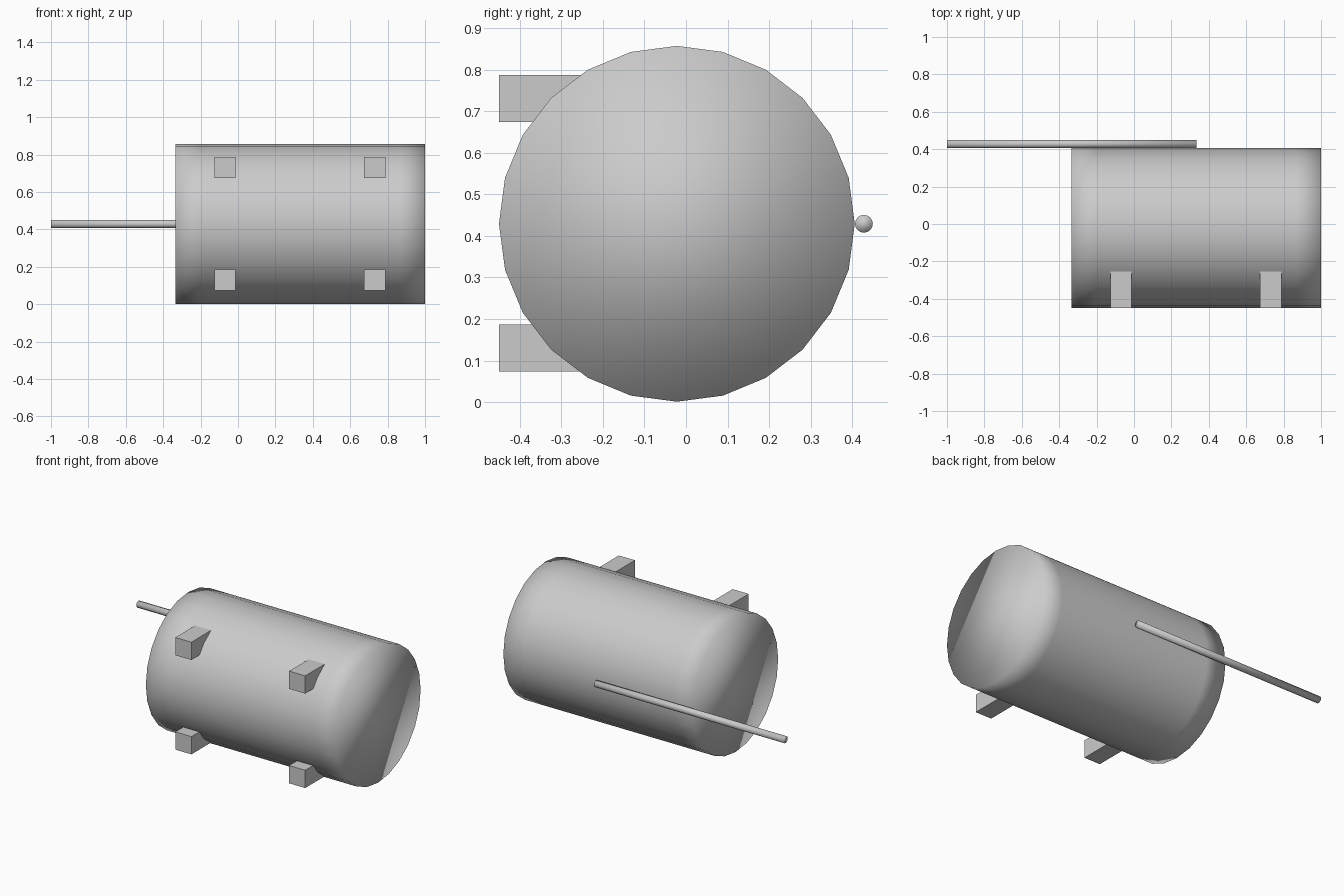
import bpy, bmesh, math
from mathutils import Matrix, Vector

if "Cube" in bpy.data.objects:
    bpy.data.objects.remove(bpy.data.objects["Cube"])


def x_cylinder(name, x0, x1, y, z, radius, sides, loops=()):
    """Capped smooth cylinder lying along x, with optional edge loops."""
    bm = bmesh.new()
    bmesh.ops.create_cone(
        bm, cap_ends=True, segments=sides, radius1=radius, radius2=radius,
        depth=x1 - x0, matrix=Matrix.Translation(((x0 + x1) / 2, y, z))
        @ Matrix.Rotation(math.pi / 2, 4, 'Y'))
    for x in loops:
        bmesh.ops.bisect_plane(
            bm, geom=bm.verts[:] + bm.edges[:] + bm.faces[:],
            plane_co=Vector((x, 0, 0)), plane_no=Vector((1, 0, 0)))
        # drop anything that would split the caps is not needed: planes are inside
    for f in bm.faces:
        f.smooth = True
    return finish(bm, name)


def box(name, centre, size):
    bm = bmesh.new()
    bmesh.ops.create_cube(
        bm, size=1, matrix=Matrix.Translation(centre) @ Matrix.Diagonal((*size, 1)))
    return finish(bm, name)


def finish(bm, name):
    mesh = bpy.data.meshes.new(name)
    bm.to_mesh(mesh)
    bm.free()
    obj = bpy.data.objects.new(name, mesh)
    bpy.context.collection.objects.link(obj)
    return obj


MID_Z = 0.429

# Main drum, fully smooth shaded with support loops near the ends
x_cylinder("tank", -0.333, 1.0, -0.022, MID_Z, 0.428, 24, (-0.2, 0.867))

# Thin rod along the back
x_cylinder("back_rod", -1.0, 0.333, 0.428, MID_Z, 0.0214, 16)

# Four square mounting blocks on the front, sunk into the drum
for x, side in ((-0.069, "left"), (0.731, "right")):
    for z, level in ((0.13, "lower"), (0.73, "upper")):
        box(f"{level}_{side}_block", (x, -0.3375, z), (0.113, 0.225, 0.113))
